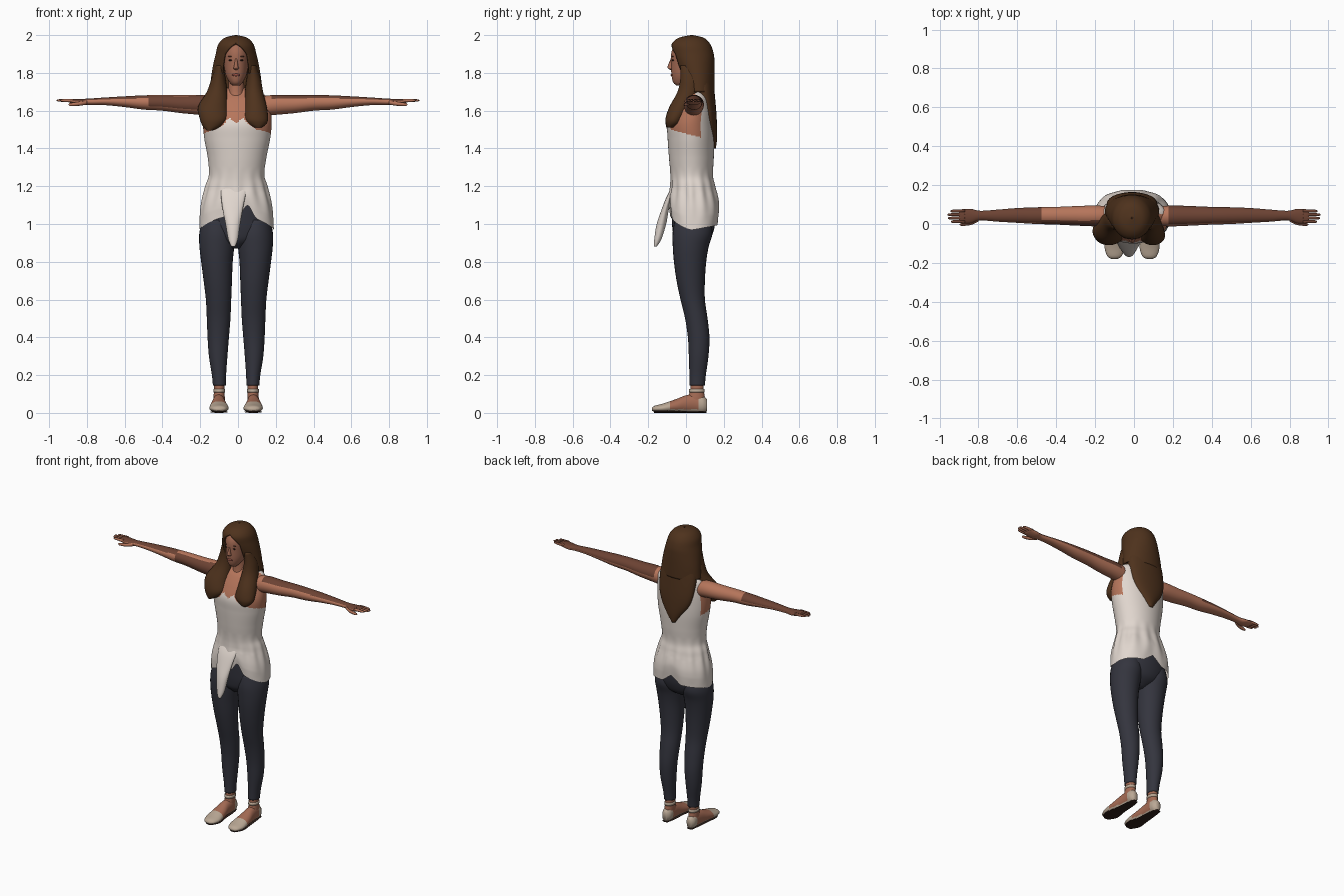
import bpy, bmesh, math
from mathutils import Vector

CX = -0.01  # body mirror line


def material(name, rgb):
    m = bpy.data.materials.new(name)
    m.diffuse_color = (*rgb, 1)
    return m


SKIN = material("skin", (0.47, 0.18, 0.105))
FACE = material("face and foot skin", (0.37, 0.145, 0.088))
TAN = material("dark skin", (0.15, 0.055, 0.033))
HAIR = material("brown hair", (0.077, 0.032, 0.012))
CLOTH = material("off white cloth", (0.75, 0.675, 0.62))
DENIM = material("dark denim", (0.034, 0.035, 0.048))
SHOE = material("beige leather", (0.49, 0.39, 0.30))
SOLE = material("sole brown", (0.03, 0.014, 0.01))
LIPS = material("lips", (0.28, 0.075, 0.055))


def smooth_rows(rows, sub):
    """Catmull-Rom interpolation between cross-sections."""
    out = []
    for i in range(len(rows) - 1):
        p0, p1, p2 = rows[max(i - 1, 0)], rows[i], rows[i + 1]
        p3 = rows[min(i + 2, len(rows) - 1)]
        for k in range(sub):
            t = k / sub
            out.append([b + 0.5 * t * (c - a + t * (2 * a - 5 * b + 4 * c - d + t * (3 * (b - c) + d - a)))
                        for a, b, c, d in zip(p0, p1, p2, p3)])
    out.append(list(rows[-1]))
    return out


def loft(name, rows, mats, axis="z", n=24, sub=4, rule=None, warp=None,
         gap=None, cap=True, side=1, mid=CX):
    """Skin oval sections (t, a0, a1, b0, b1) along an axis; side=-1 reflects in x = mid."""
    bm = bmesh.new()
    rings = []
    for t, a0, a1, b0, b1 in smooth_rows(rows, sub):
        ring = []
        g = gap(t) if gap else 0
        for k in range(n):
            th = g + (2 * math.pi - 2 * g) * k / (n - 1) if gap else 2 * math.pi * k / n
            a = (a0 + a1) / 2 + (a1 - a0) / 2 * math.sin(th)
            b = (b0 + b1) / 2 - (b1 - b0) / 2 * math.cos(th)
            p = Vector({"z": (a, b, t), "x": (t, a, b), "y": (a, t, b)}[axis])
            if warp:
                p = warp(p, th)
            if side < 0:
                p.x = 2 * mid - p.x
            ring.append(bm.verts.new(p))
        rings.append(ring)
    for r, s in zip(rings, rings[1:]):
        for k in range(n - 1 if gap else n):
            j = (k + 1) % n
            bm.faces.new((r[k], r[j], s[j], s[k]))
    if cap and not gap:
        bm.faces.new(rings[0])
        bm.faces.new(rings[-1])
    if gap:
        bmesh.ops.remove_doubles(bm, verts=bm.verts, dist=1e-5)
    return finish(name, bm, mats, rule)


def finish(name, bm, mats, rule=None):
    bmesh.ops.recalc_face_normals(bm, faces=bm.faces)
    bm.normal_update()
    for f in bm.faces:
        f.smooth = True
        if rule:
            f.material_index = rule(f.calc_center_median(), f.normal)
    me = bpy.data.meshes.new(name)
    bm.to_mesh(me)
    bm.free()
    for m in mats:
        me.materials.append(m)
    ob = bpy.data.objects.new(name, me)
    bpy.context.collection.objects.link(ob)
    return ob


def blob(name, loc, size, mat):
    bm = bmesh.new()
    bmesh.ops.create_uvsphere(bm, u_segments=12, v_segments=8, radius=1)
    for v in bm.verts:
        v.co = Vector(loc) + Vector(size) * v.co
    return finish(name, bm, [mat])


# Blouse and bare chest: wavy hem, open neckline and armholes
def hem(p, th):
    front, back = math.cos(th), -math.cos(th)
    bend = math.atan2(math.sin(th), math.cos(th))
    low = min(1, max(0, (1.18 - p.z) / 0.12))
    h = -0.03 + 0.075 * max(0, front) ** 2 + 0.025 * max(0, back)
    h += 0.06 * math.exp(-((bend - 0.3) / 0.15) ** 2)
    h += 0.05 * max(0, 1 - (math.pi - abs(bend)) / 0.35)
    fold = 0.004 * math.cos(13 * th) * max(0, 1 - abs(p.z - 1.16) / 0.14)
    fold += 0.009 * low * math.sin(2 * th) ** 2
    p.x += fold * math.sin(th)
    p.y -= fold * math.cos(th)
    p.z += h * max(0, (1.2 - p.z) / 0.2)
    return p


def blouse_rule(c, nrm):
    d = abs(c.x - CX)
    neck = 1.535 + 0.025 * math.exp(-((d - 0.035) / 0.02) ** 2) - 0.035 * min(1, max(0, d - 0.05) / 0.06)
    if d > 0.13:
        neck = 1.50 - 0.25 * max(0, c.y + 0.09)
    edge = 0.08 if c.z < 1.6 else 0.08 - 0.35 * (c.z - 1.6)
    return 1 if c.z > neck and c.y < edge else 0


loft("blouse", [(1.0, -.205, .19, -.085, .17), (1.1, -.198, .181, -.09, .175),
                (1.2, -.172, .155, -.082, .155), (1.26, -.154, .139, -.082, .143),
                (1.35, -.16, .15, -.09, .147), (1.45, -.178, .17, -.097, .15),
                (1.53, -.185, .178, -.098, .148), (1.6, -.178, .174, -.068, .143),
                (1.66, -.165, .165, -.03, .13), (1.692, -.135, .125, 0, .115),
                (1.715, -.07, .055, .01, .10), (1.73, -.04, .02, .02, .08)],
     [CLOTH, SKIN], n=128, sub=14, rule=blouse_rule, warp=hem, cap=False)

# Hanging front cloth
loft("front_drape", [(1.2, -.09, .05, -.07, -.05), (1.15, -.09, .04, -.1, -.07),
                     (1.08, -.082, .026, -.128, -.09),
                     (1.0, -.066, .012, -.155, -.105), (.92, -.052, 0, -.168, -.13),
                     (.88, -.035, -.015, -.17, -.155)], [CLOTH], n=20)

# Trousers
loft("trouser_seat", [(.87, -.04, .02, -.02, .06), (.91, -.13, .11, -.058, .12),
                      (.96, -.185, .165, -.07, .145), (1.02, -.19, .17, -.075, .155),
                      (1.1, -.18, .162, -.076, .152), (1.16, -.155, .135, -.06, .125)],
     [DENIM], n=40)


def shoe_rule(c, nrm):
    if c.z < 0.008 or nrm.z < -0.75:
        return 2
    return 0 if c.y < -0.088 or c.y > 0.065 or c.z < 0.02 else 1


# Arms: deeper tan on the upper surface, and on the front of one upper arm
def tan_rule(c, nrm):
    if c.x > 0.18 or c.x < -0.48:
        return 1 if nrm.z + 0.35 * nrm.y > 0.35 else 0
    return 1 if c.x < 0 and nrm.y < -0.25 and -0.5 < nrm.z < 0.9 else 0


for side, tag in ((1, "right_side"), (-1, "left_side")):
    loft("trouser_leg_" + tag,
         [(1.02, .015, .17, -.06, .13), (.95, -.004, .185, -.071, .14),
          (.88, 0, .184, -.07, .12), (.8, .008, .175, -.064, .107),
          (.7, .012, .162, -.05, .10), (.6, .016, .15, -.029, .10),
          (.5, .02, .145, -.005, .114), (.4, .028, .141, .01, .124),
          (.3, .036, .134, .015, .119), (.2, .043, .118, .018, .105),
          (.145, .044, .113, .018, .10)], [DENIM], n=28, side=side)
    # Ankle, flat shoe and ankle strap
    loft("ankle_" + tag, [(.17, .051, .107, .024, .094), (.12, .051, .107, .022, .094),
                          (.08, .05, .11, .01, .10), (.04, .05, .11, 0, .10)],
         [FACE], side=side)
    loft("shoe_" + tag,
         [(-.18, .066, .096, .012, .026), (-.165, .043, .117, .005, .038),
          (-.12, .029, .131, 0, .05), (-.05, .038, .126, 0, .074),
          (0, .046, .118, 0, .093), (.05, .048, .113, 0, .10),
          (.09, .05, .112, 0, .09), (.112, .064, .10, .01, .07)],
         [SHOE, FACE, SOLE], axis="y", n=48, sub=8, rule=shoe_rule, side=side)
    loft("sole_" + tag,
         [(-.17, .06, .10, 0, .009), (-.12, .033, .127, 0, .01), (-.04, .044, .12, 0, .009),
          (.05, .05, .111, 0, .009), (.108, .062, .102, 0, .009)],
         [SOLE], axis="y", side=side)
    loft("ankle_strap_" + tag, [(.108, .048, .11, .016, .099), (.126, .048, .11, .017, .098)],
         [SHOE], sub=1, side=side)

    loft("arm_" + tag,
         [(.12, -.01, .09, 1.57, 1.675), (.2, -.012, .095, 1.578, 1.684),
          (.3, -.008, .092, 1.587, 1.682), (.4, -.003, .088, 1.60, 1.683),
          (.5, 0, .086, 1.606, 1.681), (.6, .006, .082, 1.619, 1.676),
          (.7, .012, .074, 1.629, 1.67), (.79, .018, .068, 1.63, 1.664),
          (.84, .004, .078, 1.63, 1.662), (.885, .004, .076, 1.64, 1.663),
          (.9, .012, .07, 1.647, 1.66)],
         [SKIN, TAN], axis="x", n=48, sub=8, rule=tan_rule, side=side, mid=0)
    for i, tip in enumerate((.942, .957, .96, .945)):
        y = .004 + i * .018
        loft(f"finger_{i}_{tag}", [(.87, y, y + .018, 1.643, 1.663), (.92, y, y + .017, 1.646, 1.662),
                                   (tip - .006, y + .002, y + .014, 1.649, 1.66),
                                   (tip, y + .006, y + .01, 1.652, 1.657)],
             [SKIN, TAN], axis="x", n=10, sub=2, rule=tan_rule, side=side, mid=0)
    loft("thumb_" + tag, [(.80, .012, .036, 1.632, 1.654), (.84, -.006, .014, 1.626, 1.648),
                          (.885, -.01, .006, 1.624, 1.641), (.897, -.006, .0, 1.63, 1.636)],
         [SKIN, TAN], axis="x", n=10, rule=tan_rule, side=side, mid=0)

    # Eyes and brows
    blob("eye_" + tag, (CX + side * .028, -.069, 1.867), (.012, .006, .004), SOLE)
    blob("brow_" + tag, (CX + side * .029, -.0695, 1.887), (.015, .005, .0025), TAN)

# Neck, head, nose and mouth
loft("neck", [(1.5, -.08, .06, -.075, .08), (1.6, -.065, .045, -.045, .08),
              (1.67, -.053, .033, -.012, .08), (1.8, -.05, .03, -.02, .08)], [SKIN])
loft("head", [(1.733, -.028, .008, -.05, -.01), (1.75, -.045, .025, -.068, .03),
              (1.79, -.065, .045, -.077, .07), (1.85, -.075, .055, -.079, .11),
              (1.91, -.078, .058, -.077, .12), (1.955, -.062, .042, -.052, .10),
              (1.98, -.03, .01, -.01, .06)], [FACE], n=36)
loft("nose", [(1.816, -.017, -.003, -.083, -.06), (1.824, -.025, .005, -.095, -.06),
              (1.835, -.021, .001, -.097, -.06), (1.875, -.016, -.004, -.081, -.06)],
     [FACE], n=12)
blob("mouth", (CX, -.075, 1.789), (.022, .007, .007), LIPS)


# Hair cap with face opening, front locks and back fall
def face_gap(z):
    return 0.6 * min(1, max(0, (1.957 - z) / 0.06)) ** 0.7


cap = loft("hair_cap",
           [(2.0, -.015, -.005, .025, .035), (1.985, -.072, .05, -.04, .095),
            (1.95, -.105, .083, -.077, .13), (1.9, -.118, .097, -.075, .147),
            (1.85, -.13, .109, -.06, .151), (1.78, -.142, .121, -.035, .152),
            (1.7, -.15, .13, -.02, .152)], [HAIR], n=56, sub=6, gap=face_gap)
shell = cap.modifiers.new("thickness", "SOLIDIFY")
shell.thickness = 0.012
shell.offset = -1
loft("hair_front_left",
     [(1.84, -.115, -.075, -.03, .04), (1.77, -.14, -.066, -.03, .07),
      (1.7, -.165, -.057, -.045, .07), (1.62, -.212, -.056, -.088, .03),
      (1.56, -.203, -.055, -.108, -.01), (1.52, -.188, -.085, -.106, -.03),
      (1.495, -.165, -.135, -.098, -.065)], [HAIR])
loft("hair_front_right",
     [(1.84, .055, .095, -.03, .04), (1.77, .046, .12, -.03, .07),
      (1.7, .037, .133, -.045, .07), (1.62, .034, .152, -.088, .03),
      (1.56, .03, .16, -.108, -.01), (1.53, .052, .15, -.106, -.03),
      (1.51, .09, .125, -.098, -.065)], [HAIR])
loft("hair_back",
     [(1.82, -.11, .09, .02, .138), (1.72, -.14, .12, .03, .149),
      (1.6, -.135, .115, .07, .16), (1.52, -.11, .09, .09, .164),
      (1.45, -.06, .045, .11, .164), (1.40, -.025, .005, .125, .158)], [HAIR], n=32)
